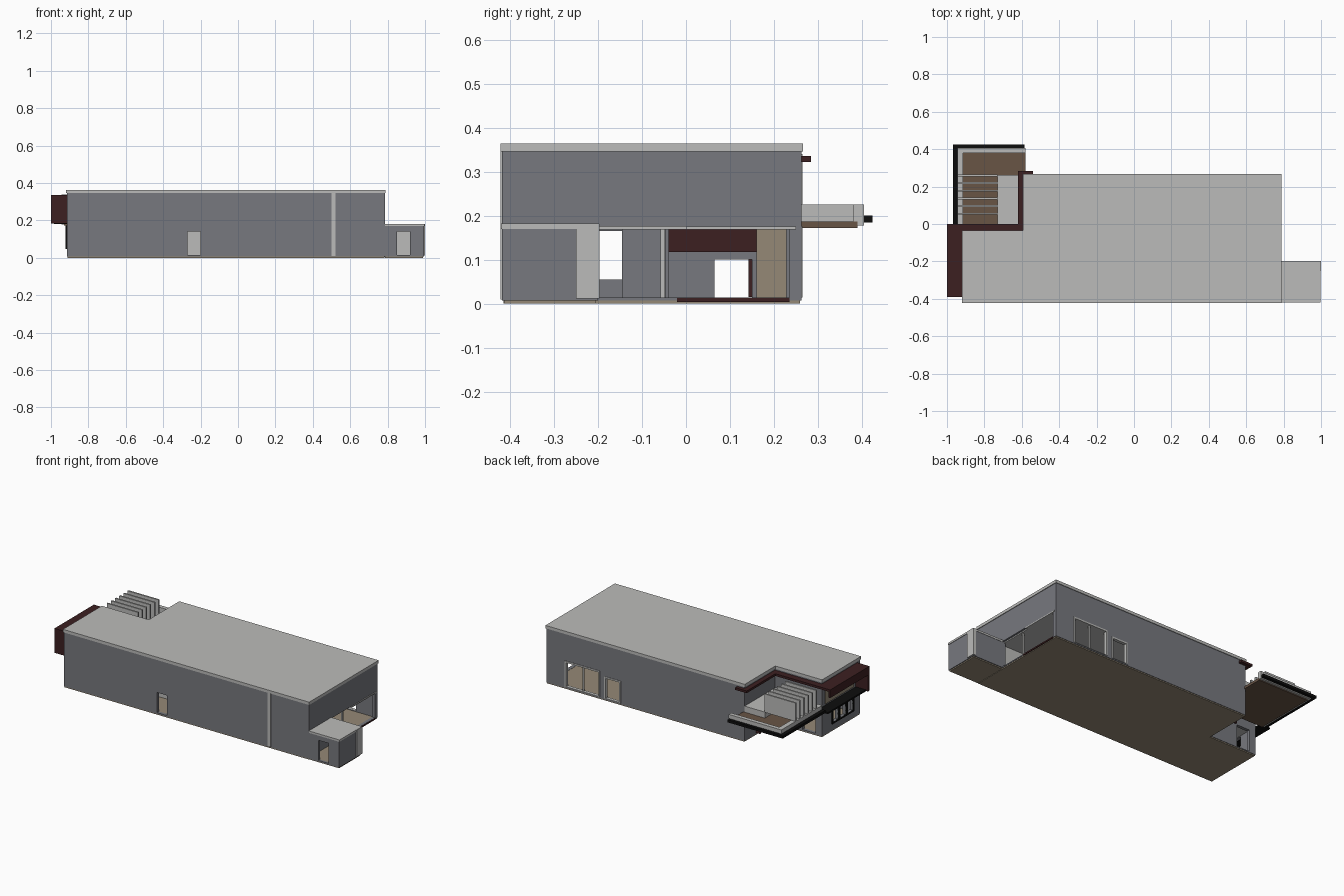
import bpy, bmesh
from mathutils import Vector

cube = bpy.data.objects.get("Cube")
if cube:
    bpy.data.objects.remove(cube, do_unlink=True)


def material(name, r, g, b):
    m = bpy.data.materials.new(name)
    m.diffuse_color = (r, g, b, 1)
    m.use_nodes = True
    m.node_tree.nodes["Principled BSDF"].inputs["Base Color"].default_value = (r, g, b, 1)
    return m


WALL = material("slate grey", .185, .19, .21)
LIGHT = material("light grey", .5, .5, .49)
TAN = material("tan", .3, .25, .18)
BROWN = material("wood brown", .14, .09, .06)
MAROON = material("maroon", .045, .014, .015)
BLACK = material("black", .004, .004, .004)


def finish(name, bm, mat):
    bmesh.ops.recalc_face_normals(bm, faces=bm.faces[:])
    mesh = bpy.data.meshes.new(name)
    bm.to_mesh(mesh)
    bm.free()
    mesh.materials.append(mat)
    ob = bpy.data.objects.new(name, mesh)
    bpy.context.collection.objects.link(ob)
    return ob


def extrude(bm, offset):
    res = bmesh.ops.extrude_face_region(bm, geom=bm.faces[:])
    verts = [g for g in res["geom"] if isinstance(g, bmesh.types.BMVert)]
    bmesh.ops.translate(bm, verts=verts, vec=Vector(offset))


def box(name, x, y, z, mat):
    """Box from three (low, high) ranges."""
    bm = bmesh.new()
    bmesh.ops.create_cube(bm, size=1)
    for v in bm.verts:
        v.co = [r[0] if c < 0 else r[1] for c, r in zip(v.co, (x, y, z))]
    return finish(name, bm, mat)


def prism(name, outline, z, mat):
    bm = bmesh.new()
    bm.faces.new([bm.verts.new((px, py, z[0])) for px, py in outline])
    extrude(bm, (0, 0, z[1] - z[0]))
    return finish(name, bm, mat)


def wall(name, axis, face, depth, span, z, holes=(), mat=WALL):
    """Wall across an axis; holes are (from, to, bottom, top)."""
    us = sorted({*span, *(u for h in holes for u in h[:2])})
    zs = sorted({*z, *(v for h in holes for v in h[2:])})
    bm = bmesh.new()
    grid = {(u, v): bm.verts.new((face, u, v) if axis == 0 else (u, face, v))
            for u in us for v in zs}
    for u0, u1 in zip(us, us[1:]):
        for v0, v1 in zip(zs, zs[1:]):
            cu, cv = (u0 + u1) / 2, (v0 + v1) / 2
            if not any(h[0] < cu < h[1] and h[2] < cv < h[3] for h in holes):
                bm.faces.new([grid[k] for k in ((u0, v0), (u1, v0), (u1, v1), (u0, v1))])
    bmesh.ops.delete(bm, geom=[v for v in bm.verts if not v.link_faces], context="VERTS")
    extrude(bm, (depth, 0, 0) if axis == 0 else (0, depth, 0))
    return finish(name, bm, mat)


# Main footprint with the entry notch
LEFT, RIGHT, FRONT, BACK = .785, -.915, -.418, .262
NX, NY = -.59, -.04


def footprint(grow):
    return [(RIGHT - grow, FRONT - grow), (LEFT + grow, FRONT - grow),
            (LEFT + grow, BACK + grow), (NX - grow, BACK + grow),
            (NX - grow, NY + grow), (RIGHT - grow, NY + grow)]


prism("ground_floor", footprint(-.003), (0, .013), TAN)
prism("upper_floor", footprint(-.012), (.168, .18), LIGHT)
prism("roof", footprint(.004), (.346, .364), LIGHT)

# Outer walls
T, H = .02, (.007, .346)
end_windows = [(y, y + .055, .055, .165) for y in (-.345, -.2725, -.2)]
wall("front_wall", 1, FRONT, T, (RIGHT, LEFT), H, [(-.27, -.2, .014, .14)])
wall("left_wall", 0, LEFT, -T, (FRONT, BACK), H, [(-.2, .235, .014, .175)])
wall("back_wall", 1, BACK, -T, (NX, LEFT), H,
     [(.42, .65, .016, .17), (.275, .375, .016, .145)])
wall("entry_side_wall", 0, NX, T, (NY, BACK), H, [(.065, .15, .014, .1)])
wall("entry_back_wall", 1, NY, -T, (RIGHT, NX), H, [(-.87, -.78, .014, .15)])
wall("right_wall", 0, RIGHT, T, (FRONT, NY), H, end_windows)

# Front trim and back door frames
box("front_strip", (.5, .52), (-.422, -.414), (.01, .346), LIGHT)
for name, x0, x1, top in (("wide", .42, .65, .17), ("narrow", .275, .375, .145)):
    wall(name + "_back_frame", 1, BACK + .003, -.02, (x0 - .007, x1 + .007), (.014, top + .007),
         [(x0 + .003, x1 - .003, .017, top - .003)], LIGHT)
box("wide_back_mullion", (.53, .54), (.248, .256), (.016, .17), LIGHT)
box("terrace_head_rail", (.77, .789), (0, .25), (.168, .175), LIGHT)
box("terrace_post", (.755, .765), (-.058, -.048), (.013, .168), LIGHT)

# Interior walls seen through the openings
INSIDE = (.013, .168)
box("long_partition", (-.5, .76), (-.235, -.225), INSIDE, LIGHT)
box("middle_partition", (0, .02), (-.145, -.045), INSIDE, WALL)
box("entry_inner_panel", (-.57, -.563), (-.04, .16), (.117, .168), MAROON)
box("entry_inner_cupboard", (-.57, -.55), (.16, .228), INSIDE, TAN)
box("entry_door", (-.62, -.588), (.142, .15), (.015, .1), MAROON)
box("terrace_threshold", (.775, .788), (-.02, .235), (.004, .013), MAROON)

# Black frame around the three end windows
wall("end_window_frame", 0, RIGHT - .006, .01, (-.355, -.135), (.047, .172),
     end_windows, BLACK)

# Side annex
A, AH = (.785, .995), (.007, .172)
wall("annex_front_wall", 1, FRONT, .015, A, AH, [(.85, .92, .014, .14)])
wall("annex_end_wall", 0, .995, -.015, (FRONT, -.2), AH)
wall("annex_back_wall", 1, -.2, -.015, A, AH)
box("annex_lining", (.8, .98), (-.222, -.215), (.013, .168), LIGHT)
box("annex_floor", (.785, .99), (-.413, -.205), (0, .013), TAN)
box("annex_roof", (.785, .998), (-.42, -.198), (.17, .182), LIGHT)
box("annex_light_corner", (.98, 1), (-.25, -.197), (.012, .181), LIGHT)

# Maroon hood and ledge around the upper right corner
HZ = (.322, .336)
prism("hood", [(-1, -.39), (RIGHT, -.39), (RIGHT, NY), (NX, NY), (NX, BACK),
               (-.54, BACK), (-.54, .284), (-.62, .284), (-.62, 0), (-1, 0)], HZ, MAROON)
box("hood_end", (-1, RIGHT), (-.39, -.375), (.183, .322), MAROON)
box("hood_fascia", (-1, -.988), (-.375, 0), (.285, .322), MAROON)
box("hood_sill", (-.985, RIGHT), (-.375, 0), (.18, .19), BLACK)
box("upper_window_panel", (-.92, -.912), (-.35, -.07), (.2, .31), TAN)

# Entry canopy
box("canopy_deck", (-.93, -.58), (0, .39), (.172, .187), BROWN)
box("canopy_side_rail", (-.945, -.915), (0, .405), (.178, .225), LIGHT)
box("canopy_back_rail", (-.915, -.58), (.38, .405), (.178, .225), LIGHT)
box("canopy_slab", (-.73, NX), (NY, .262), (.187, .225), LIGHT)
box("canopy_black_side", (-.968, -.945), (0, .424), (.184, .2), BLACK)
box("canopy_black_back", (-.945, -.585), (.405, .424), (.184, .2), BLACK)

# Row of upright fins above the canopy
for i in range(6):
    y = .05 + i * .041
    box(f"canopy_fin_{i + 1}", (-.945, -.73), (y, y + .01), (.225, .34), LIGHT)
